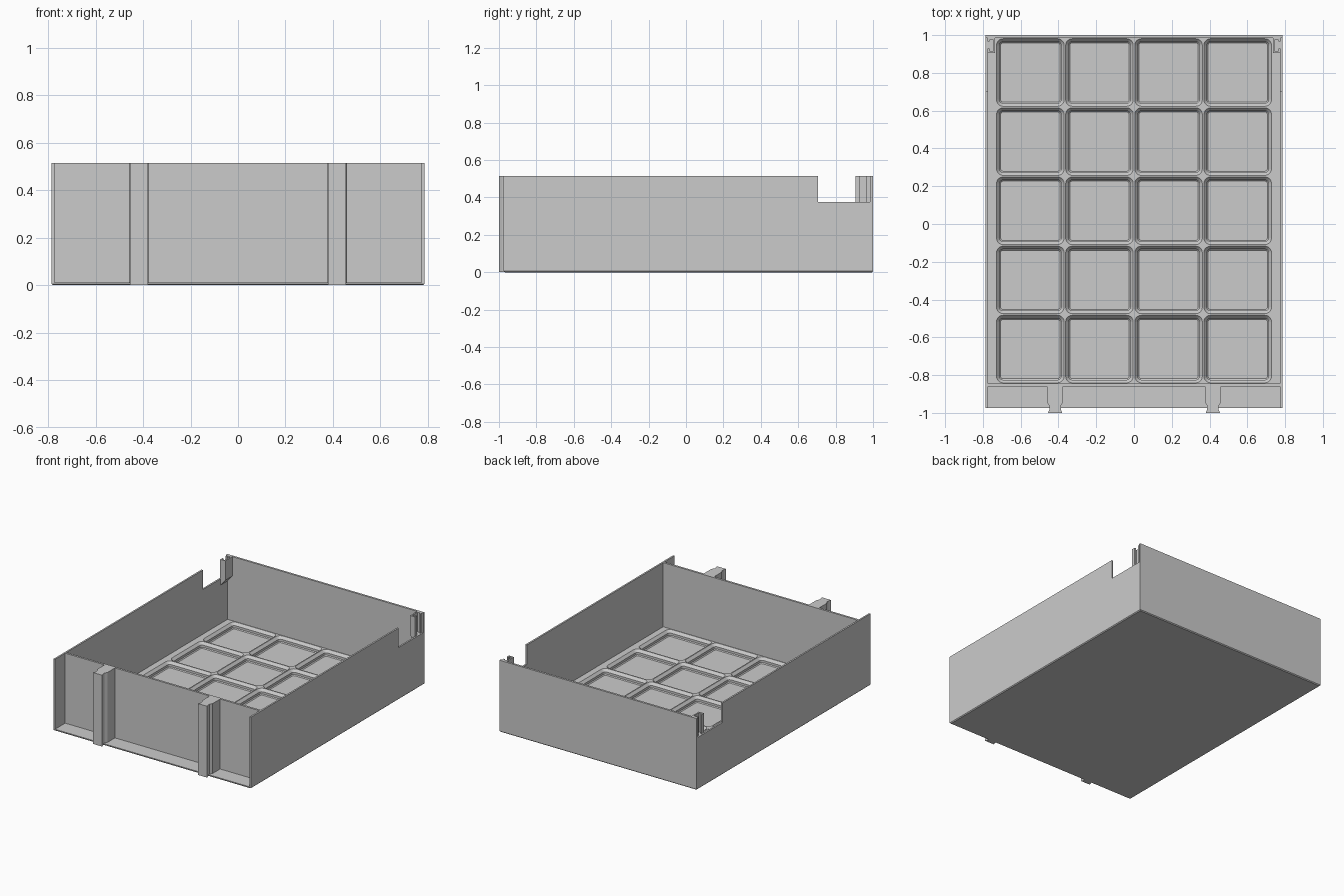
import bpy, bmesh, math

if "Cube" in bpy.data.objects:
    bpy.data.objects.remove(bpy.data.objects["Cube"])

mat = bpy.data.materials.new("plain grey")
mat.diffuse_color = (0.6, 0.6, 0.6, 1)
mat.use_nodes = True
mat.node_tree.nodes["Principled BSDF"].inputs["Base Color"].default_value = mat.diffuse_color


def finish(name, bm, recalc=True):
    bmesh.ops.remove_doubles(bm, verts=bm.verts, dist=1e-5)
    if recalc:
        bmesh.ops.recalc_face_normals(bm, faces=bm.faces)
    me = bpy.data.meshes.new(name)
    bm.to_mesh(me)
    bm.free()
    me.materials.append(mat)
    ob = bpy.data.objects.new(name, me)
    bpy.context.collection.objects.link(ob)
    return ob


def prism(name, pts, axis, lo, hi):
    """Extrude a 2D outline along the axis from lo to hi."""
    def place(p, t):
        return {"x": (t, p[0], p[1]), "y": (p[0], t, p[1]), "z": (p[0], p[1], t)}[axis]
    bm = bmesh.new()
    a = [bm.verts.new(place(p, lo)) for p in pts]
    b = [bm.verts.new(place(p, hi)) for p in pts]
    bm.faces.new(a)
    bm.faces.new(b)
    for i in range(len(pts)):
        j = (i + 1) % len(pts)
        bm.faces.new((a[i], a[j], b[j], b[i]))
    return finish(name, bm)


def rect(x0, x1, y0, y1):
    return [(x0, y0), (x1, y0), (x1, y1), (x0, y1)]


def rounded(half, r, z, n=5):
    """Rounded square ring, counter-clockwise."""
    out = []
    for q in range(4):
        c = math.pi / 4 + q * math.pi / 2
        cx = math.copysign(half - r, math.cos(c))
        cy = math.copysign(half - r, math.sin(c))
        for k in range(n + 1):
            a = q * math.pi / 2 + k / n * math.pi / 2
            out.append((cx + r * math.cos(a), cy + r * math.sin(a), z))
    return out


W, FRONT, BACK, TOP, T = 0.785, -0.975, 1.0, 0.515, 0.012
DECK, PITCH = 0.054, 0.366

# Floor slab with a chamfered underside
bm = bmesh.new()
loops = []
for inset, z in ((0.006, 0), (0, 0.006), (0, 0.012)):
    loops.append([bm.verts.new((x, y, z)) for x, y in
                  rect(-W + inset, W - inset, FRONT + inset, BACK - inset)])
bm.faces.new(loops[0])
bm.faces.new(loops[-1])
for a, b in zip(loops, loops[1:]):
    for i in range(4):
        j = (i + 1) % 4
        bm.faces.new((a[i], a[j], b[j], b[i]))
finish("floor_slab", bm)

# Grid of stepped, rounded pockets, 4 by 5
bm = bmesh.new()
steps = [(PITCH / 2, 0, DECK), (0.179, 0.035, DECK), (0.163, 0.019, 0.036),
         (0.163, 0.019, 0.020), (0.157, 0.013, 0.014)]
for i in range(4):
    for j in range(5):
        cx, cy = (i - 1.5) * PITCH, 0.07 + (j - 2) * PITCH
        rings = [[bm.verts.new((x + cx, y + cy, z)) for x, y, z in rounded(h, r, z)]
                 for h, r, z in steps]
        for a, b in zip(rings, rings[1:]):
            for k in range(len(a)):
                m = (k + 1) % len(a)
                bm.faces.new((a[k], a[m], b[m], b[k]))
        bm.faces.new(rings[-1])
finish("pocket_grid", bm, recalc=False)

# Front and back walls
prism("front_wall", rect(-W + T, W - T, -0.860, -0.845), "z", 0.012, TOP)
prism("back_wall", rect(-W, W, 0.985, BACK), "z", 0.012, TOP)

for s, side in ((-1, "left"), (1, "right")):
    def mx(pts):
        return [(s * x, y) for x, y in pts]

    # Side wall with a notch near the back
    outline = [(FRONT, 0.012), (0.985, 0.012), (0.985, 0.375),
               (0.705, 0.375), (0.705, TOP), (FRONT, TOP)]
    prism(side + "_wall", outline, "x", s * (W - T), s * W)

    # Flat margin beside the pocket grid
    prism(side + "_margin", mx(rect(2 * PITCH, W - T, -0.845, 0.985)), "z", 0.012, DECK)

    # Slotted corner clip and the slope that carries it
    clip = [(0.735, 0.985), (0.735, 0.905), (0.775, 0.905), (0.775, 0.930),
            (0.765, 0.930), (0.765, 0.915), (0.745, 0.915), (0.745, 0.975),
            (0.765, 0.975), (0.765, 0.965), (0.775, 0.965), (0.775, 0.985)]
    prism(side + "_clip", mx(clip), "z", 0.375, TOP)
    prism(side + "_clip_support", mx([(0.773, 0.330), (0.773, 0.375), (0.735, 0.375)]),
          "y", 0.905, 0.985)

    # Front connecting rib with a necked tip
    rib = [(0.377, -0.860), (0.377, -0.945), (0.387, -0.962), (0.387, -0.982),
           (0.380, -1.0), (0.455, -1.0), (0.448, -0.982), (0.448, -0.962),
           (0.460, -0.945), (0.460, -0.860)]
    prism(side + "_front_rib", mx(rib), "z", 0.002, TOP)
